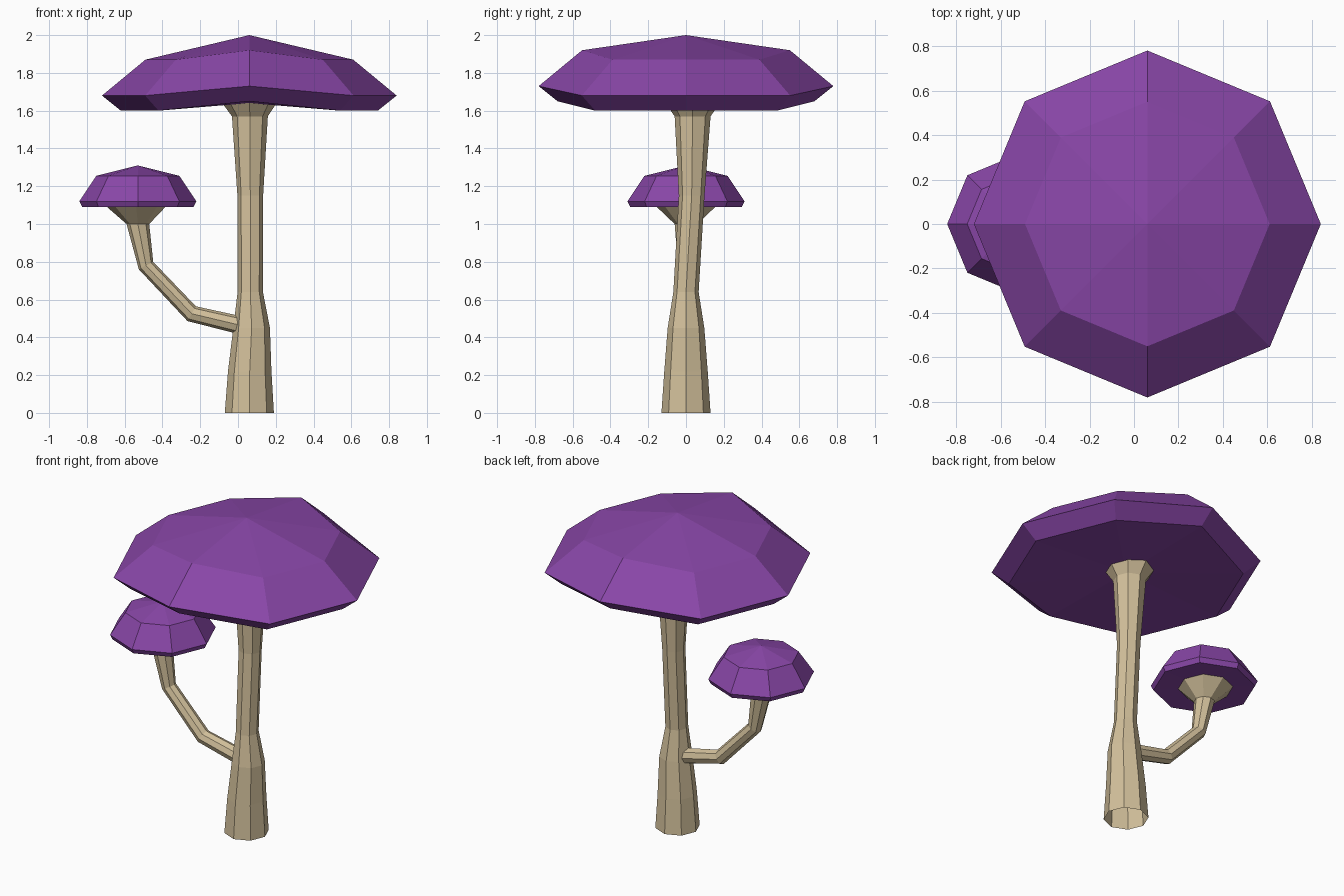
import bpy
import bmesh
from math import cos, sin, pi
from mathutils import Vector

SIDES = 8

cube = bpy.data.objects.get("Cube")
if cube:
    bpy.data.objects.remove(cube)


def make_material(name, rgb):
    mat = bpy.data.materials.new(name)
    mat.use_nodes = True
    mat.diffuse_color = (*rgb, 1)
    mat.node_tree.nodes["Principled BSDF"].inputs["Base Color"].default_value = (*rgb, 1)
    return mat


purple = make_material("cap purple", (0.25, 0.062, 0.39))
cream = make_material("stem cream", (0.65, 0.53, 0.33))


def loft(name, rings, mat, start=None, end=None):
    """Skin a list of vertex rings; start and end are optional tip points."""
    bm = bmesh.new()
    loops = [[bm.verts.new(p) for p in ring] for ring in rings]
    for a, b in zip(loops, loops[1:]):
        for i in range(SIDES):
            j = (i + 1) % SIDES
            bm.faces.new((a[i], a[j], b[j], b[i]))
    for tip, loop in ((start, loops[0]), (end, loops[-1])):
        if tip:
            v = bm.verts.new(tip)
            for i in range(SIDES):
                bm.faces.new((loop[i], loop[(i + 1) % SIDES], v))
    bmesh.ops.recalc_face_normals(bm, faces=bm.faces)
    mesh = bpy.data.meshes.new(name)
    bm.to_mesh(mesh)
    bm.free()
    mesh.materials.append(mat)
    obj = bpy.data.objects.new(name, mesh)
    bpy.context.collection.objects.link(obj)
    return obj


def ring(centre, radius, u=Vector((1, 0, 0)), v=Vector((0, 1, 0))):
    centre = Vector(centre)
    return [centre + radius * (cos(2 * pi * i / SIDES) * u + sin(2 * pi * i / SIDES) * v)
            for i in range(SIDES)]


def cap(name, x, profile, bottom, top, lift=0):
    """Mushroom cap from (radius, z) pairs; lift raises the front and back corners."""
    rings = [ring((x, 0, z), r) for r, z in profile]
    for loop in rings:
        for i in (SIDES // 4, 3 * SIDES // 4):
            loop[i].z += lift
    return loft(name, rings, purple, (x, 0, bottom), (x, 0, top))


# Caps
cap("large_cap", 0.06, [(0.68, 1.60), (0.78, 1.68), (0.55, 1.87)], 1.64, 2.0, 0.05)
cap("small_cap", -0.53, [(0.295, 1.09), (0.31, 1.12), (0.22, 1.255)], 1.10, 1.31)

# Trunk: x, y, z, radius of each level
trunk = [(0.06, 0, 0, 0.13), (0.062, 0, 0.22, 0.115), (0.072, 0, 0.45, 0.097),
         (0.065, 0, 0.64, 0.067), (0.065, 0.03, 1.15, 0.068),
         (0.063, 0.035, 1.57, 0.095), (0.06, 0.035, 1.66, 0.158)]
loft("trunk", [ring((x, y, z), r) for x, y, z, r in trunk], cream)

# Branch: x, z, radius along its bends, with rings square to the path
branch = [(0.03, 0.46, 0.048), (-0.245, 0.525, 0.045), (-0.487, 0.78, 0.043),
          (-0.53, 1.0, 0.06), (-0.54, 1.10, 0.165)]
points = [Vector((x, 0, z)) for x, z, r in branch]
side = Vector((0, 1, 0))
rings = []
for i, (x, z, r) in enumerate(branch):
    before = (points[i] - points[max(i - 1, 0)]).normalized()
    after = (points[min(i + 1, len(points) - 1)] - points[i]).normalized()
    along = (before + after).normalized()
    if i >= len(branch) - 2:
        along = Vector((0, 0, 1))
    rings.append(ring(points[i], r, side.cross(along), side))
loft("branch", rings, cream)
